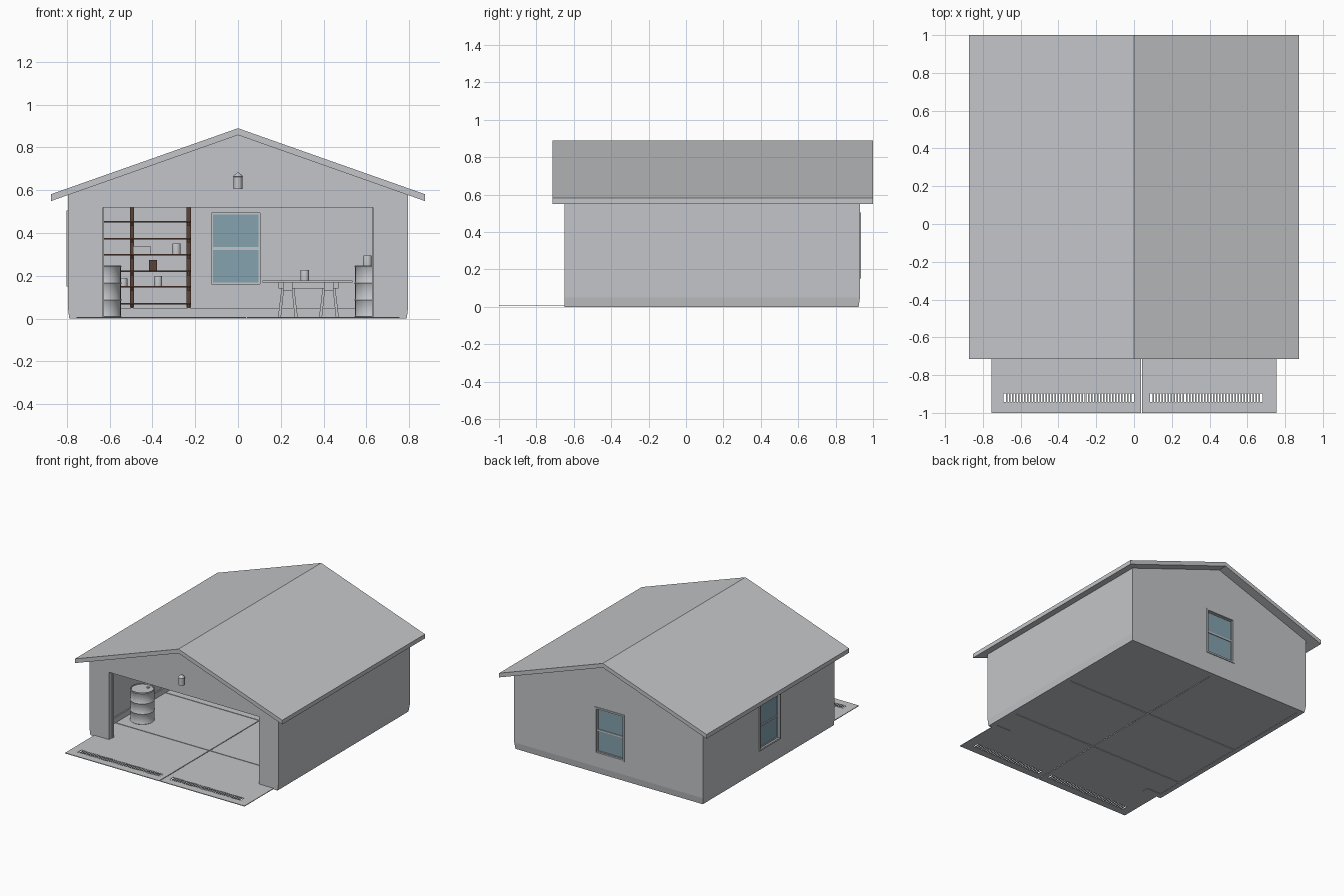
import bpy, bmesh, math
from mathutils import Vector

if "Cube" in bpy.data.objects:
    bpy.data.objects.remove(bpy.data.objects["Cube"])


def mat(name, rgb):
    m = bpy.data.materials.new(name)
    m.diffuse_color = (*rgb, 1)
    m.use_nodes = True
    m.node_tree.nodes["Principled BSDF"].inputs["Base Color"].default_value = m.diffuse_color
    return m


GREY = mat("light_grey", (0.55, 0.56, 0.58))
GLASS = mat("window_blue", (0.23, 0.36, 0.43))
BROWN = mat("dark_brown", (0.10, 0.055, 0.037))


def finish(name, bm, m, smooth=False):
    bmesh.ops.recalc_face_normals(bm, faces=bm.faces)
    me = bpy.data.meshes.new(name)
    bm.to_mesh(me)
    bm.free()
    me.materials.append(m)
    ob = bpy.data.objects.new(name, me)
    bpy.context.collection.objects.link(ob)
    if smooth:
        bpy.ops.object.select_all(action='DESELECT')
        ob.select_set(True)
        bpy.context.view_layer.objects.active = ob
        bpy.ops.object.shade_smooth_by_angle(angle=math.radians(35))
    return ob


def add_box(bm, x0, x1, y0, y1, z0, z1):
    vs = bmesh.ops.create_cube(bm, size=1)["verts"]
    for v in vs:
        v.co = Vector((x1 if v.co.x > 0 else x0, y1 if v.co.y > 0 else y0, z1 if v.co.z > 0 else z0))


def boxes(name, items, m=GREY):
    bm = bmesh.new()
    for b in items:
        add_box(bm, *b)
    return finish(name, bm, m)


def prism(name, pts, y0, y1, m=GREY):
    # xz outline extruded along y
    bm = bmesh.new()
    f = bm.faces.new([bm.verts.new((x, y0, z)) for x, z in pts])
    r = bmesh.ops.extrude_face_region(bm, geom=[f])
    for v in r["geom"]:
        if isinstance(v, bmesh.types.BMVert):
            v.co.y = y1
    return finish(name, bm, m)


def lathe(name, prof, x, y, z, m=GREY, n=24):
    bm = bmesh.new()
    rings = [[bm.verts.new((x + r * math.cos(2 * math.pi * i / n), y + r * math.sin(2 * math.pi * i / n), z + h))
              for i in range(n)] for r, h in prof]
    for a, b in zip(rings, rings[1:]):
        for i in range(n):
            bm.faces.new((a[i], a[(i + 1) % n], b[(i + 1) % n], b[i]))
    bm.faces.new(rings[0])
    bm.faces.new(rings[-1])
    return finish(name, bm, m, True)


def cut(ob, *b):
    c = boxes("cutter", [b])
    c.hide_render = True
    md = ob.modifiers.new("hole", 'BOOLEAN')
    md.operation = 'DIFFERENCE'
    md.solver = 'EXACT'
    md.object = c
    bpy.context.view_layer.objects.active = ob
    bpy.ops.object.modifier_apply(modifier=md.name)
    bpy.data.objects.remove(c)


W, T, FY, BY, FL = 0.795, 0.036, -0.65, 0.93, 0.008
SL = 0.308 / 0.873


def under(x):
    return 0.858 - SL * abs(x)


# roof
prism("roof", [(-0.873, 0.55), (0, 0.858), (0.873, 0.55), (0.873, 0.582), (0, 0.89), (-0.873, 0.582)], -0.715, 1.0)

# walls
prism("front_wall", [(-W, 0.05), (-0.63, 0.05), (-0.63, 0.52), (0.63, 0.52), (0.63, 0.05), (W, 0.05),
                     (W, under(W)), (0, 0.858), (-W, under(W))], FY, FY + T)
back = prism("back_wall", [(-W, 0.05), (W, 0.05), (W, under(W)), (0, 0.858), (-W, under(W))], BY - T, BY)
sides = []
for s, n in ((-1, "left_wall"), (1, "right_wall")):
    sides.append(prism(n, [(s * (W - T), 0.05), (s * W, 0.05), (s * W, under(W)), (s * (W - T), under(W - T))],
                       FY + T, BY - T))

# foundation curb, leaning inward toward the ground
C = 0.045
curb = boxes("foundation_curb", [(-W, -W + C, FY, BY, 0, 0.05), (W - C, W, FY, BY, 0, 0.05),
                                 (-W + C, W - C, BY - C, BY, 0, 0.05),
                                 (-W + C, -0.63, FY, FY + C, 0, 0.05), (0.63, W - C, FY, FY + C, 0, 0.05)])
for v in curb.data.vertices:
    if v.co.z < 0.01:
        if abs(v.co.x) > 0.79:
            v.co.x *= 0.788 / W
        if v.co.y > 0.925:
            v.co.y = 0.923

# door jamb tracks
boxes("door_tracks", [(s * 0.63 - 0.005, s * 0.63 + 0.005, FY + T, FY + T + 0.015, FL, 0.52) for s in (-1, 1)])

# floor slabs with joints, and drain grates in the apron
Z0 = 0.003
slabs, bars = [], []
for x0, x1, g0, g1 in ((-0.755, 0.037, -0.69, 0.0), (0.043, 0.755, 0.085, 0.68)):
    slabs += [(x0, x1, -0.397, 0.197, Z0, FL), (x0, x1, 0.203, 0.9, Z0, FL),
              (x0, x1, -1, -0.943, Z0, FL), (x0, x1, -0.897, -0.403, Z0, FL),
              (x0, g0, -0.943, -0.897, Z0, FL), (g1, x1, -0.943, -0.897, Z0, FL)]
    n = round((g1 - g0) / 0.016)
    p = (g1 - g0) / n
    bars += [(g0 + p * i - 0.004, g0 + p * i + 0.004, -0.943, -0.897, Z0, FL) for i in range(1, n)]
boxes("floor_slabs", slabs)
boxes("drain_grates", bars)


# windows: u runs along the wall, d through it
def window(name, wall, u0, u1, d0, d1, along_x):
    def b(a0, a1, e0, e1, z0, z1):
        return (a0, a1, e0, e1, z0, z1) if along_x else (e0, e1, a0, a1, z0, z1)
    z0, z1, f = 0.15, 0.505, 0.012
    cut(wall, *b(u0 + f, u1 - f, d0 - 0.1, d1 + 0.1, z0 + f, z1 - f))
    frame = [b(u0, u0 + f, d0, d1, z0, z1), b(u1 - f, u1, d0, d1, z0, z1),
             b(u0 + f, u1 - f, d0, d1, z0, z0 + f), b(u0 + f, u1 - f, d0, d1, z1 - f, z1)]
    mid = (d0 + d1) / 2
    i, g = f + 0.007, 0.009
    frame += [b(u0 + f, u0 + i, mid - g, mid + g, z0 + f, z1 - f), b(u1 - i, u1 - f, mid - g, mid + g, z0 + f, z1 - f),
              b(u0 + i, u1 - i, mid - g, mid + g, z0 + f, z0 + i), b(u0 + i, u1 - i, mid - g, mid + g, z1 - i, z1 - f),
              b(u0 + i, u1 - i, mid - g, mid + g, 0.322, 0.334)]
    boxes(name + "_frame", frame)
    boxes(name + "_glass", [b(u0 + f, u1 - f, mid - 0.003, mid + 0.003, z0 + f, z1 - f)], GLASS)


window("back_window", back, -0.135, 0.115, BY - T - 0.004, BY + 0.006, True)
window("side_window", sides[0], 0.005, 0.255, -W - 0.006, -W + T + 0.004, False)

# wall lamp over the opening
lathe("wall_lamp", [(0.02, 0), (0.02, 0.058), (0.024, 0.06), (0.008, 0.074), (0.004, 0.078)], 0, -0.68, 0.605, n=12)
boxes("lamp_bracket", [(-0.008, 0.008, -0.68, FY, 0.645, 0.66)])

# barrels
prof = [(0.083, 0), (0.086, 0.003), (0.083, 0.008)]
for h in (0.08, 0.158):
    prof += [(0.083, h - 0.006), (0.087, h), (0.083, h + 0.006)]
prof += [(0.083, 0.23), (0.086, 0.235), (0.083, 0.24), (0.078, 0.24), (0.077, 0.233)]
for s, n in ((-1, "left"), (1, "right")):
    y = -0.25
    lathe(n + "_barrel", prof, s * 0.63, y, FL)
    lathe(n + "_barrel_cap", [(0.012, 0), (0.012, 0.006)], s * 0.63 + 0.02, y + 0.04, 0.24, n=12)

# wall shelf: standards, brackets and boards
IY = BY - T
levels = (0.073, 0.152, 0.225, 0.302, 0.377, 0.456)
posts = (-0.745, -0.495, -0.23)
rack = [(x - 0.01, x + 0.01, IY - 0.02, IY, 0.052, 0.52) for x in posts]
rack += [(x - 0.005, x + 0.005, IY - 0.14, IY - 0.02, z - 0.022, z - 0.007) for x in posts for z in levels]
boxes("shelf_supports", rack, BROWN)
boxes("shelf_boards", [(-0.757, -0.222, IY - 0.16, IY - 0.02, z - 0.007, z) for z in levels], BROWN)


def can(name, x, y, z, r, h):
    lathe(name, [(r, 0), (r, h - 0.004), (r * 0.93, h)], x, y, z, n=16)


SY = IY - 0.09
can("shelf_can_upper", -0.288, SY, 0.302, 0.02, 0.05)
can("shelf_can_lower", -0.373, SY, 0.152, 0.019, 0.048)
can("shelf_can_left", -0.535, SY, 0.152, 0.018, 0.038)
boxes("shelf_box", [(-0.49, -0.41, SY - 0.04, SY + 0.04, 0.302, 0.339)])
boxes("brown_box", [(-0.415, -0.379, SY - 0.03, SY + 0.03, 0.225, 0.275)], BROWN)
can("barrel_can", 0.605, -0.25, 0.241, 0.02, 0.054)
can("table_can", 0.312, 0.7, 0.178, 0.02, 0.05)

# work table on two trestles with splayed legs
boxes("table_top", [(0.115, 0.535, 0.56, 0.86, 0.17, 0.178)])
boxes("table_apron", [(0.19, 0.47, y, y + 0.015, 0.14, 0.17) for y in (0.6, 0.8)])
for k, cx in enumerate((0.233, 0.425)):
    boxes("trestle_beam_%d" % (k + 1), [(cx - 0.022, cx + 0.022, 0.58, 0.84, 0.13, 0.17)])
    for j, y in enumerate((0.61, 0.77)):
        for s in (-1, 1):
            pts = [(0.018, 0.14), (0.032, FL), (0.046, FL), (0.03, 0.14)]
            prism("trestle_leg", [(cx + s * a, z) for a, z in pts], y, y + 0.03)
